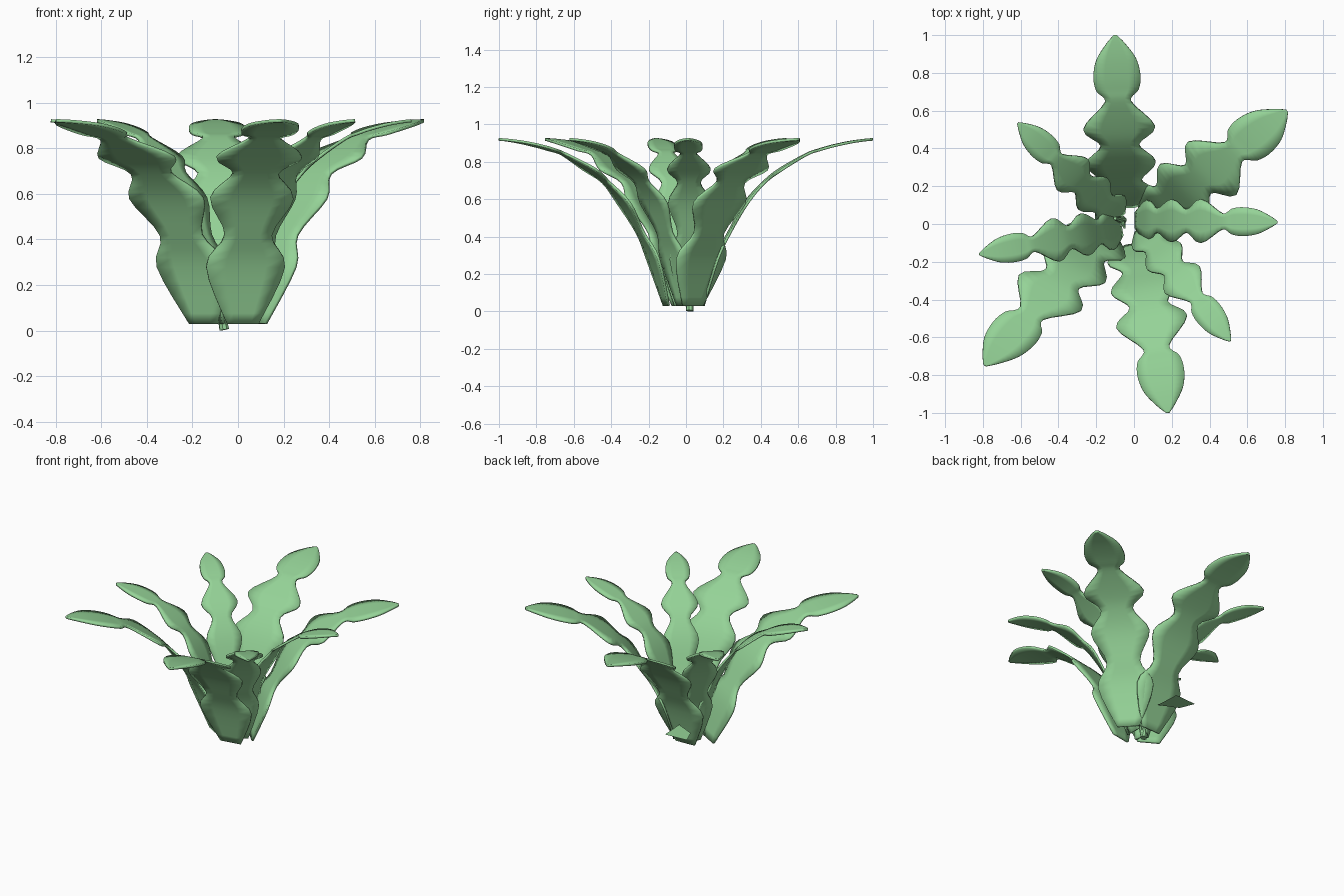
import bpy, bmesh, math
from mathutils import Vector

cube = bpy.data.objects.get("Cube")
if cube:
    bpy.data.objects.remove(cube)

green = bpy.data.materials.new("leaf_green")
green.use_nodes = True
colour = (0.30, 0.65, 0.31, 1)
green.diffuse_color = colour
green.node_tree.nodes["Principled BSDF"].inputs["Base Color"].default_value = colour

# Leaf outline: outward fraction, height, half width
PROFILE = [(0, .03, .07), (.08, .28, .175), (.155, .42, .105), (.255, .58, .185),
           (.36, .69, .10), (.46, .76, .19), (.61, .84, .07), (.68, .863, .112),
           (.76, .884, .125), (.86, .904, .105), (.95, .916, .05), (1, .92, .008)]
STEPS = 4
COLUMNS = 4


def add_object(name, bm):
    bmesh.ops.recalc_face_normals(bm, faces=bm.faces)
    mesh = bpy.data.meshes.new(name)
    bm.to_mesh(mesh)
    bm.free()
    mesh.materials.append(green)
    obj = bpy.data.objects.new(name, mesh)
    bpy.context.collection.objects.link(obj)
    return obj


def smooth(obj):
    bpy.ops.object.select_all(action='DESELECT')
    obj.select_set(True)
    bpy.context.view_layer.objects.active = obj
    bpy.ops.object.shade_smooth_by_angle(angle=math.radians(35))


def spline(a, b, c, d, t):
    return b + t * (c - a) / 2 + t * t * (a - 2.5 * b + 2 * c - d / 2) \
        + t ** 3 * (1.5 * (b - c) + (d - a) / 2)


def leaf_rows():
    # Smooth arch along the leaf and soft waves along its edges
    rows, last = [], len(PROFILE) - 1
    for i in range(last):
        points = [PROFILE[min(max(j, 0), last)] for j in range(i - 1, i + 3)]
        for s in range(STEPS):
            rows.append([spline(*values, s / STEPS) for values in zip(*points)])
    return rows + [PROFILE[-1]]


def make_leaf(name, base, tip, width, skew=0):
    base, tip = Vector(base), Vector(tip)
    run = tip - base
    angle = math.atan2(run.y, run.x) + math.pi / 2 + math.radians(skew)
    across = Vector((math.cos(angle), math.sin(angle)))
    bm = bmesh.new()
    grid = []
    for out, z, half in leaf_rows():
        row = []
        for k in range(COLUMNS + 1):
            side = 2 * k / COLUMNS - 1
            p = base + run * out + across * (side * half * width)
            row.append(bm.verts.new((p.x, p.y, z)))
        grid.append(row)
    for r0, r1 in zip(grid, grid[1:]):
        for k in range(COLUMNS):
            bm.faces.new((r0[k], r0[k + 1], r1[k + 1], r1[k]))
    obj = add_object(name, bm)
    thick = obj.modifiers.new("thickness", 'SOLIDIFY')
    thick.thickness = 0.014
    thick.offset = 0
    smooth(obj)


# Four broad leaves
make_leaf("broad_leaf_back", (-.06, .09), (-.10, 1.0), 1)
make_leaf("broad_leaf_left", (.075, .035), (.81, .60), 1, 5)
make_leaf("broad_leaf_front", (.02, -.105), (.18, -1.0), 1)
make_leaf("broad_leaf_right", (-.15, -.035), (-.79, -.75), 1, 12)

# Four narrow leaves between them
make_leaf("narrow_leaf_left", (.01, .02), (.76, .01), .61)
make_leaf("narrow_leaf_front", (.04, -.02), (.51, -.62), .61)
make_leaf("narrow_leaf_right", (-.07, -.02), (-.82, -.16), .61)
make_leaf("narrow_leaf_back", (-.08, .03), (-.615, .535), .61)

# Small flat leaf scrap behind the plant
bm = bmesh.new()
corners = [(-.06, .16), (-.07, .33), (-.23, .32), (-.19, .22)]
bm.faces.new([bm.verts.new((x, y, .18)) for x, y in corners])
add_object("leaf_scrap", bm)


# Little tapered sprouts in the middle
def make_sprout(name, start, end, radius):
    start, end = Vector(start), Vector(end)
    bm = bmesh.new()
    axis = end - start
    bmesh.ops.create_cone(bm, cap_ends=True, segments=8, radius1=radius,
                          radius2=radius * .4, depth=axis.length)
    turn = axis.to_track_quat('Z', 'Y').to_matrix()
    for v in bm.verts:
        v.co = turn @ v.co + (start + end) / 2
    smooth(add_object(name, bm))


make_sprout("sprout_tall", (-.06, .02, .004), (-.10, .03, .20), .022)
make_sprout("sprout_short", (-.06, .01, .03), (-.05, -.02, .15), .014)
